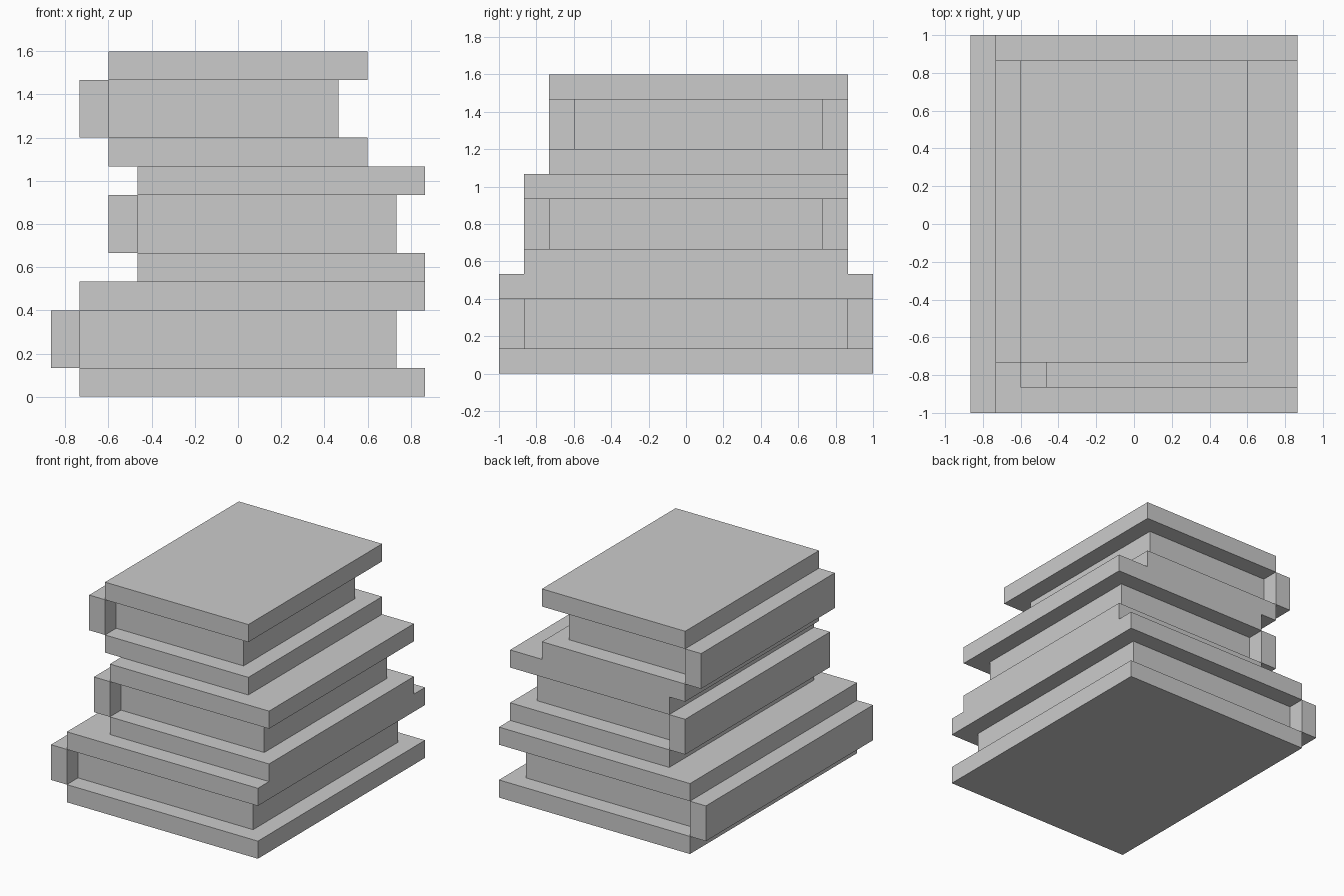
import bpy
import bmesh

if "Cube" in bpy.data.objects:
    bpy.data.objects.remove(bpy.data.objects["Cube"])

U = 2 / 15  # cover thickness, the module for the whole stack


def box(name, x, y, z):
    """Axis-aligned box given its (min, max) ranges in modules."""
    bm = bmesh.new()
    bmesh.ops.create_cube(bm, size=1)
    for v in bm.verts:
        v.co = [(r[0] if c < 0 else r[1]) * U for c, r in zip(v.co, (x, y, z))]
    mesh = bpy.data.meshes.new(name)
    bm.to_mesh(mesh)
    bm.free()
    obj = bpy.data.objects.new(name, mesh)
    bpy.context.collection.objects.link(obj)


def book(name, x0, x1, y0, y1, z):
    """Two covers, a spine standing outside them, and an inset page block."""
    box(name + "_back_cover", (x0, x1), (y0, y1), (z, z + 1))
    box(name + "_front_cover", (x0, x1), (y0, y1), (z + 3, z + 4))
    box(name + "_spine", (x0 - 1, x0), (y0, y1), (z + 1, z + 3))
    box(name + "_pages", (x0, x1 - 1), (y0 + 1, y1 - 1), (z + 1, z + 3))


# Stack of three books, largest at the bottom
book("bottom_book", -5.5, 6.5, -7.5, 7.5, 0)
book("middle_book", -3.5, 6.5, -6.5, 6.5, 4)
book("top_book", -4.5, 4.5, -5.5, 6.5, 8)
